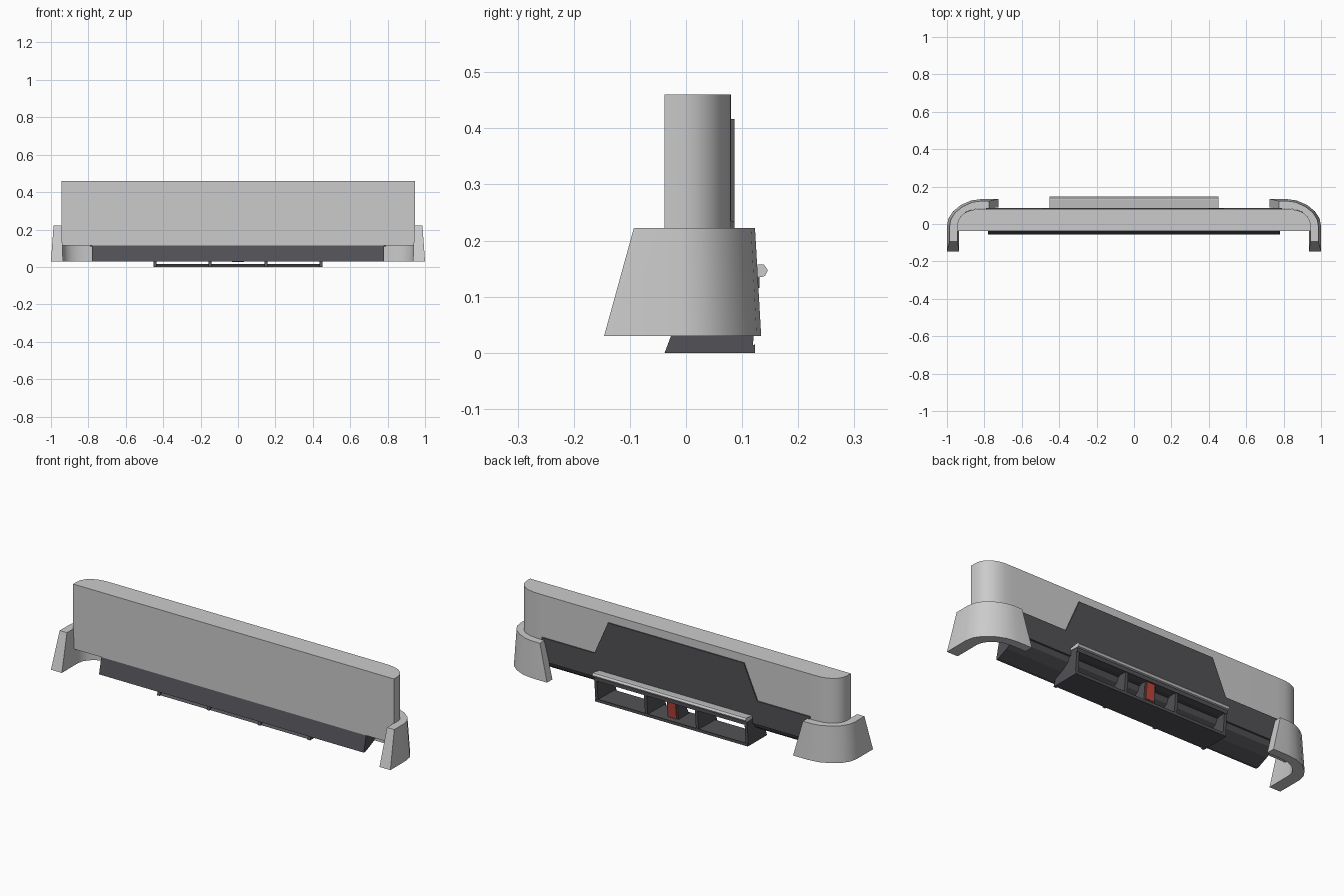
import bpy, bmesh, math

def material(name, col):
    m = bpy.data.materials.new(name)
    m.diffuse_color = (*col, 1)
    return m

DARK = material("dark_plastic", (0.085, 0.085, 0.095))
RED = material("red_lens", (0.5, 0.06, 0.04))

def loft(name, a, b, mat=None, smooth=False):
    """Solid between two matching closed loops of 3D points."""
    bm = bmesh.new()
    va = [bm.verts.new(p) for p in a]
    vb = [bm.verts.new(p) for p in b]
    n = len(va)
    bm.faces.new(va)
    bm.faces.new(vb[::-1])
    for i in range(n):
        j = (i + 1) % n
        bm.faces.new((va[i], vb[i], vb[j], va[j]))
    bmesh.ops.recalc_face_normals(bm, faces=bm.faces)
    me = bpy.data.meshes.new(name)
    bm.to_mesh(me)
    bm.free()
    ob = bpy.data.objects.new(name, me)
    bpy.context.collection.objects.link(ob)
    if mat:
        me.materials.append(mat)
    if smooth:
        bpy.ops.object.select_all(action='DESELECT')
        ob.select_set(True)
        bpy.context.view_layer.objects.active = ob
        bpy.ops.object.shade_smooth_by_angle(angle=math.radians(35))
    return ob

def along_x(name, yz, x0, x1, mat=None):
    return loft(name, [(x0, y, z) for y, z in yz], [(x1, y, z) for y, z in yz], mat)

def along_y(name, xz, y0, y1, mat=None):
    return loft(name, [(x, y0, z) for x, z in xz], [(x, y1, z) for x, z in xz], mat)

# main bumper: flat front, rounded rear corners
half = [(0.945, -0.038), (0.945, -0.005), (0.94, 0.02), (0.926, 0.042),
        (0.905, 0.06), (0.875, 0.073), (0.84, 0.079), (0.79, 0.08)]
outline = half + [(-x, y) for x, y in reversed(half)]
loft("bumper_body", [(x, y, 0.115) for x, y in outline],
     [(x, y, 0.46) for x, y in outline], smooth=True)

# dark rear trim with raised centre
trim = [(0.79, 0.11), (0.79, 0.235), (0.48, 0.235), (0.40, 0.417)]
along_y("rear_trim", trim + [(-x, z) for x, z in reversed(trim)], 0.075, 0.086, DARK)

# sloping lower valance under the body
along_x("lower_valance", [(-0.036, 0.117), (-0.056, 0.03), (-0.04, 0.03),
                          (0.02, 0.055), (0.065, 0.085), (0.086, 0.13), (0.08, 0.15),
                          (0.06, 0.117)], -0.78, 0.78, DARK)

# drafted corner flares wrapping both rear corners
outer_low = [(1.0, -0.146), (1.0, -0.01), (0.992, 0.03), (0.967, 0.068),
             (0.925, 0.102), (0.87, 0.126), (0.81, 0.134), (0.725, 0.134)]
inner_low = [(0.936, -0.146), (0.936, -0.01), (0.93, 0.02), (0.914, 0.045),
             (0.89, 0.065), (0.855, 0.082), (0.81, 0.089), (0.725, 0.089)]
outer_top = [(0.986, -0.093), (0.986, -0.012), (0.979, 0.025), (0.956, 0.061),
             (0.916, 0.093), (0.866, 0.116), (0.82, 0.123), (0.775, 0.123)]
inner_top = [(0.943, -0.093), (0.943, -0.008), (0.937, 0.022), (0.922, 0.045),
             (0.90, 0.064), (0.865, 0.077), (0.82, 0.083), (0.775, 0.083)]
low, top = outer_low + inner_low[::-1], outer_top + inner_top[::-1]
for side, s in (("right", 1), ("left", -1)):
    loft("corner_flare_" + side, [(s * x, y, 0.03) for x, y in low],
         [(s * x, y, 0.222) for x, y in top], smooth=True)

# diffuser: floor, rear bar and upright fins
along_x("diffuser_floor", [(-0.03, 0.0), (0.123, 0.0), (0.123, 0.015),
                           (0.114, 0.012), (-0.02, 0.01)], -0.45, 0.45, DARK)
along_x("diffuser_roof", [(0.075, 0.115), (0.131, 0.115), (0.131, 0.138), (0.08, 0.145)],
        -0.45, 0.45, DARK)
along_x("diffuser_bar", [(0.083, 0.138), (0.135, 0.135), (0.141, 0.137), (0.146, 0.147),
                         (0.139, 0.157), (0.128, 0.157), (0.083, 0.150)], -0.452, 0.452)
fin = [(-0.038, 0.0), (0.118, 0.0), (0.13, 0.138), (0.08, 0.138), (-0.025, 0.035)]
for i, x in enumerate((-0.443, -0.15, 0.15, 0.443)):
    along_x(f"diffuser_fin_{i + 1}", fin, x - 0.008, x + 0.008, DARK)

# central fog light and its housing
along_x("fog_light_housing", [(0.02, 0.025), (0.108, 0.025), (0.118, 0.125), (0.07, 0.125)],
        -0.032, 0.032, DARK)
along_x("fog_light", [(0.1, 0.03), (0.113, 0.03), (0.123, 0.122), (0.11, 0.122)],
        -0.023, 0.023, RED)
